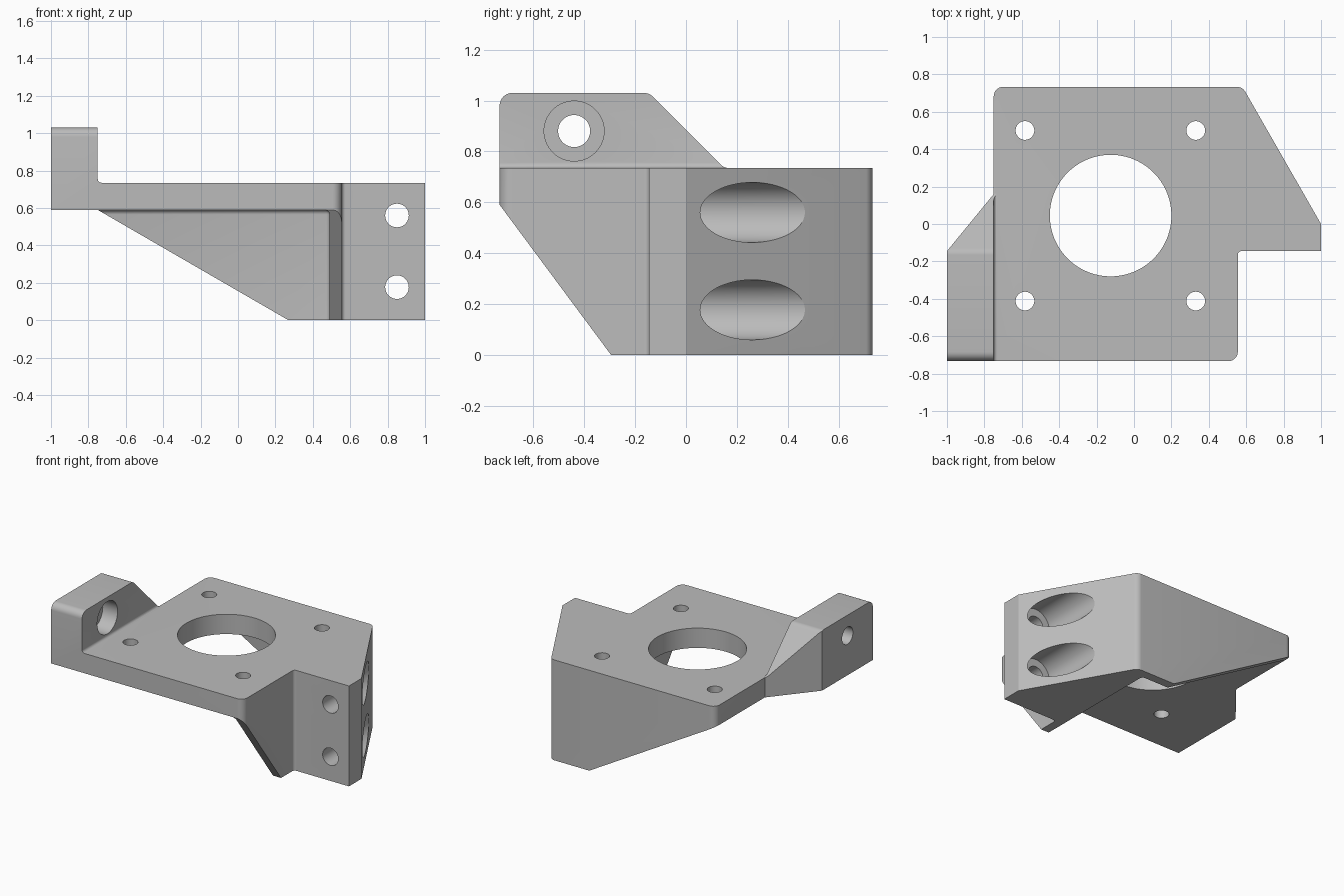
import bpy, bmesh, math
from mathutils import Vector

if "Cube" in bpy.data.objects:
    bpy.data.objects.remove(bpy.data.objects["Cube"])

grey = bpy.data.materials.new("machined grey")
grey.diffuse_color = (0.5, 0.5, 0.5, 1)
grey.use_nodes = True
grey.node_tree.nodes["Principled BSDF"].inputs["Base Color"].default_value = grey.diffuse_color


def rounded(points, steps=8):
    """Turn (u, v, radius) corners into a filleted 2D outline."""
    out, n = [], len(points)
    for i, (u, v, r) in enumerate(points):
        p = Vector((u, v))
        if r == 0:
            out.append(p)
            continue
        a = (Vector(points[i - 1][:2]) - p).normalized()
        b = (Vector(points[(i + 1) % n][:2]) - p).normalized()
        half = a.angle(b) / 2
        c = p + (a + b).normalized() * (r / math.sin(half))
        start = p + a * (r / math.tan(half)) - c
        end = p + b * (r / math.tan(half)) - c
        sweep = math.atan2(start.x * end.y - start.y * end.x, start.dot(end))
        for k in range(steps + 1):
            t = sweep * k / steps
            out.append(c + Vector((start.x * math.cos(t) - start.y * math.sin(t),
                                   start.x * math.sin(t) + start.y * math.cos(t))))
    return out


def prism(name, outline, axis, lo, hi):
    """Extrude a 2D outline along an axis; (u, v) are the other two axes in order."""
    def place(p, w):
        co = [p[0], p[1]]
        co.insert("xyz".index(axis), w)
        return co
    bm = bmesh.new()
    face = bm.faces.new([bm.verts.new(place(p, lo)) for p in outline])
    top = bmesh.ops.extrude_face_region(bm, geom=[face])["geom"]
    shift = Vector(place((0, 0), hi - lo))
    bmesh.ops.translate(bm, vec=shift, verts=[g for g in top if isinstance(g, bmesh.types.BMVert)])
    bmesh.ops.recalc_face_normals(bm, faces=bm.faces)
    mesh = bpy.data.meshes.new(name)
    bm.to_mesh(mesh)
    bm.free()
    obj = bpy.data.objects.new(name, mesh)
    bpy.context.collection.objects.link(obj)
    return obj


def circle(u, v, r, n=64):
    return [(u + r * math.cos(2 * math.pi * i / n), v + r * math.sin(2 * math.pi * i / n))
            for i in range(n)]


def box(name, x0, x1, y0, y1, z0, z1, bevel):
    obj = prism(name, [(x0, y0), (x1, y0), (x1, y1), (x0, y1)], "z", z0, z1)
    mod = obj.modifiers.new("fillet", "BEVEL")
    mod.width, mod.segments = bevel, 5
    return obj


# Bracket blank: plan outline
bracket = prism("motor_bracket", rounded([
    (-1, -0.733, 0), (0.555, -0.733, 0.05), (0.555, -0.145, 0.02), (1, -0.145, 0),
    (1, 0, 0), (0.58, 0.733, 0.05), (-0.75, 0.733, 0.05), (-0.75, 0.16, 0),
    (-1, -0.145, 0)]), "z", -0.1, 1.2)

# Side silhouette: raised ear, plate and sloped side gusset
silhouette = prism("side_silhouette", rounded([
    (-0.733, 0.59, 0), (-0.295, 0, 0), (0.9, 0, 0), (0.9, 0.735, 0),
    (0.15, 0.735, 0.04), (-0.145, 1.03, 0.05), (-0.733, 1.03, 0.05)]), "x", -1.3, 1.3)

cutters = [
    # Space above the plate beside the ear, and pocket below the plate
    box("upper_space", -0.75, 2, -2, 2, 0.735, 2, 0.02),
    box("lower_pocket", -2, 0.49, -2, 0.668, -1, 0.59, 0.025),
    # Sloped bottom edge of the back gusset
    prism("back_slope", [(-1.096, 0.79), (0.616, -0.2), (-1.5, -0.2), (-1.5, 0.79)], "y", 0.5, 1.5),
    # Motor opening, ear bore and ear counterbore
    prism("motor_opening", circle(-0.125, 0.045, 0.325, 96), "z", 0.4, 1.2),
    prism("ear_bore", circle(-0.44, 0.88, 0.063), "x", -1.2, -0.5),
    prism("ear_counterbore", circle(-0.44, 0.88, 0.118), "x", -0.87, -0.5),
]
# Motor screw holes
for x in (-0.583, 0.33):
    for y in (-0.412, 0.5):
        cutters.append(prism("screw_hole", circle(x, y, 0.05, 48), "z", 0.4, 1.2))
# Mounting bolt holes with counterbores opening on the angled back face
for z in (0.177, 0.56):
    cutters.append(prism("bolt_hole", circle(0.85, z, 0.063), "y", -0.5, 0.5))
    cutters.append(prism("bolt_counterbore", circle(0.85, z, 0.118), "y", 0, 1.2))

for cutter, operation in [(silhouette, "INTERSECT")] + [(c, "DIFFERENCE") for c in cutters]:
    cutter.hide_render = True
    mod = bracket.modifiers.new(cutter.name, "BOOLEAN")
    mod.object, mod.operation, mod.solver = cutter, operation, "EXACT"

# Bake the cuts, then drop the helpers
bpy.context.view_layer.update()
baked = bpy.data.meshes.new_from_object(bracket.evaluated_get(bpy.context.evaluated_depsgraph_get()))
bracket.modifiers.clear()
bracket.data = baked
for cutter in [silhouette] + cutters:
    bpy.data.objects.remove(cutter)
baked.materials.clear()
baked.materials.append(grey)
bpy.context.view_layer.objects.active = bracket
bracket.select_set(True)
bpy.ops.object.shade_smooth_by_angle(angle=math.radians(25))
